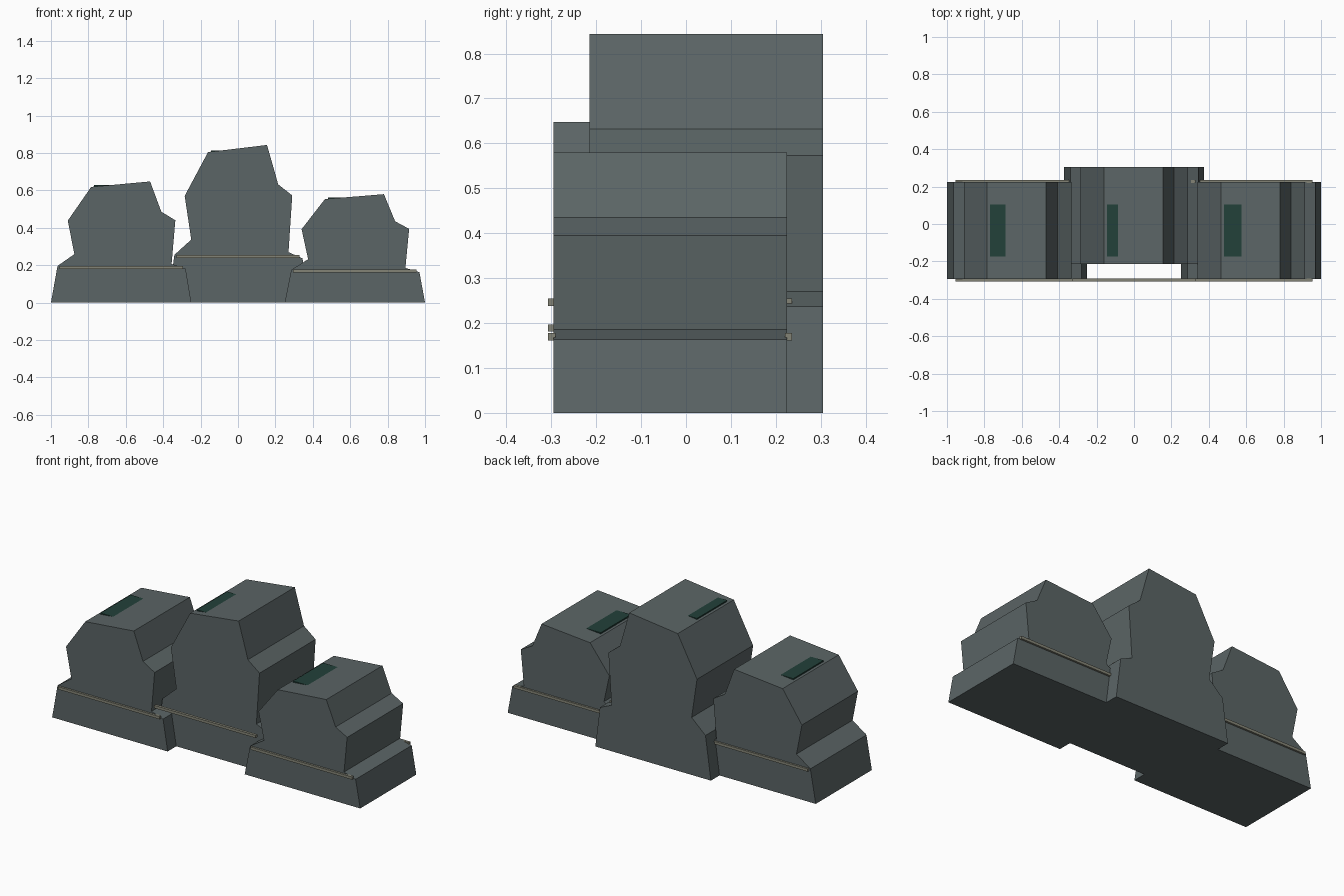
import bpy

cube = bpy.data.objects.get("Cube")
if cube:
    bpy.data.objects.remove(cube, do_unlink=True)


def material(name, rgb):
    mat = bpy.data.materials.new(name)
    mat.use_nodes = True
    mat.diffuse_color = (*rgb, 1)
    mat.node_tree.nodes["Principled BSDF"].inputs["Base Color"].default_value = (*rgb, 1)
    return mat


stone = material("slate_stone", (0.105, 0.13, 0.132))
moss = material("dark_moss", (0.016, 0.052, 0.041))
vein = material("pale_vein", (0.23, 0.23, 0.18))


def prism(name, profile, y0, y1, mat):
    """Extrude an x-z outline (counter-clockwise from the front) from y0 to y1."""
    n = len(profile)
    verts = [(x, y, z) for y in (y0, y1) for x, z in profile]
    faces = [tuple(range(n)), tuple(reversed(range(n, 2 * n)))]
    faces += [(i, i + n, (i + 1) % n + n, (i + 1) % n) for i in range(n)]
    mesh = bpy.data.meshes.new(name)
    mesh.from_pydata(verts, [], faces)
    mesh.materials.append(mat)
    obj = bpy.data.objects.new(name, mesh)
    bpy.context.collection.objects.link(obj)
    return obj


def slab(name, x0, x1, y0, y1, z0, z1, mat):
    return prism(name, [(x0, z0), (x1, z0), (x1, z1), (x0, z1)], y0, y1, mat)


# Shared crag outline: x offset from its centre, z as a share of its height
OUTLINE = [(-0.375, 0), (0.375, 0), (0.345, 0.281), (0.27, 0.32), (0.29, 0.68),
           (0.215, 0.75), (0.155, 1), (-0.16, 0.955), (-0.285, 0.677),
           (-0.25, 0.40), (-0.34, 0.303)]

# Side name, centre x, height, front y of each crag
CRAGS = [("right", -0.625, 0.648, -0.295),
         ("middle", 0, 0.843, -0.215),
         ("left", 0.625, 0.58, -0.295)]

for side, cx, h, front in CRAGS:
    prism(f"{side}_crag", [(cx + x, z * h) for x, z in OUTLINE],
          front, front + 0.52, stone)

    # Thin horizontal veins, front and back in line across all crags
    vz = 0.292 * h
    for end, y in (("front", -0.299), ("back", 0.228)):
        slab(f"{side}_{end}_vein", cx - 0.33, cx + 0.33,
             y - 0.008, y + 0.008, vz - 0.008, vz + 0.008, vein)

    # Level moss patch that sinks into the sloping top
    top = 0.955 * h + 0.009
    slab(f"{side}_moss_patch", cx - 0.145, cx + 0.1,
         -0.175, 0.105, top - 0.018, top, moss)
